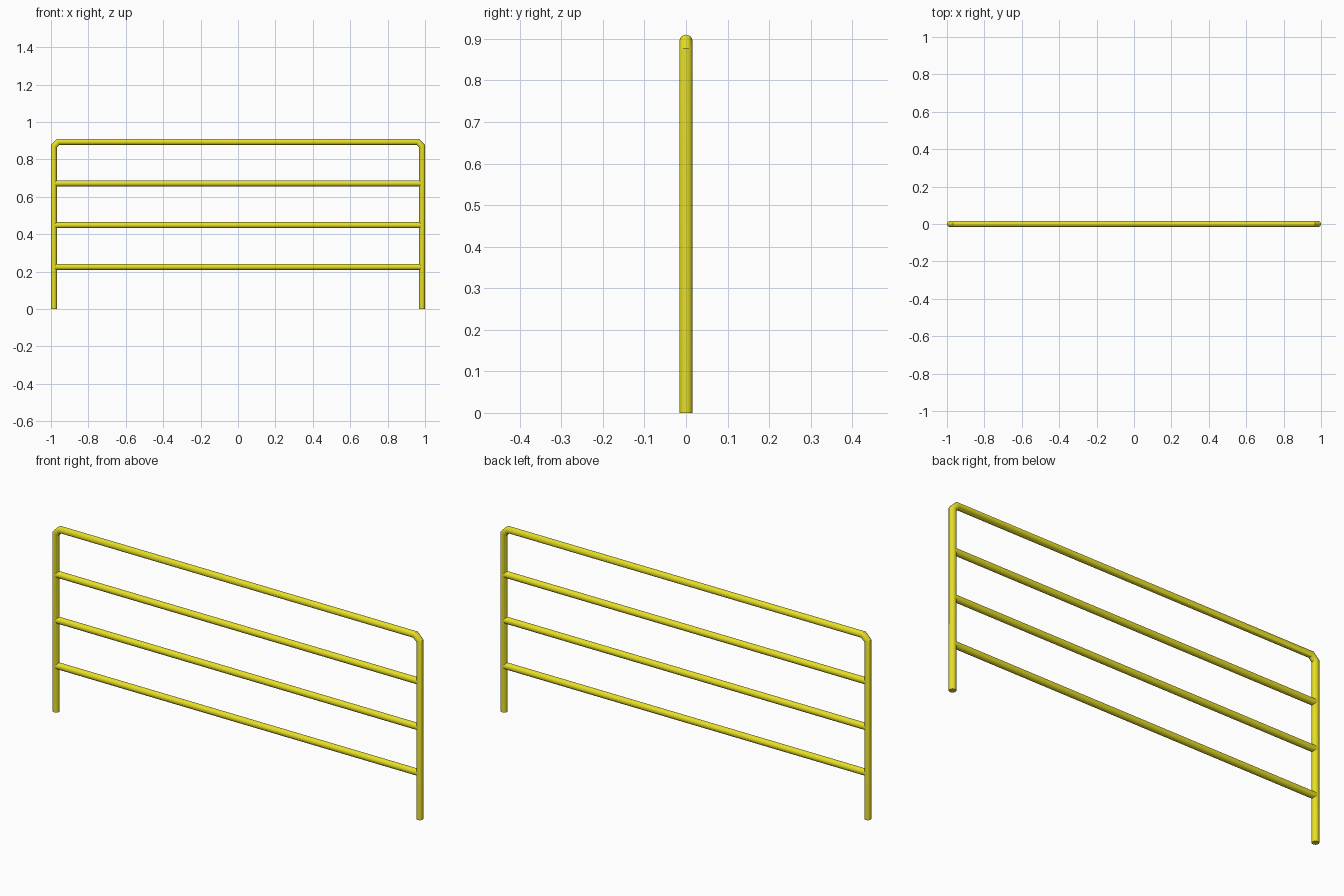
import bpy, bmesh, math
from mathutils import Vector

if "Cube" in bpy.data.objects:
    bpy.data.objects.remove(bpy.data.objects["Cube"])

R = 0.016          # tube radius
SIDES = 16
X = 1.0 - R        # post centre line
TOP = 0.91 - R     # top rail centre line
CUT = 0.0236       # corner chamfer on the centre line

paint = bpy.data.materials.new("yellow_paint")
paint.diffuse_color = (0.80, 0.74, 0.02, 1)
paint.use_nodes = True
paint.node_tree.nodes["Principled BSDF"].inputs["Base Color"].default_value = paint.diffuse_color


def tube(name, pts):
    """Sweep a round section along a path in the XZ plane with mitred bends."""
    pts = [Vector((x, 0, z)) for x, z in pts]
    dirs = [(b - a).normalized() for a, b in zip(pts, pts[1:])]
    side = Vector((0, 1, 0))
    bm = bmesh.new()
    rings = []
    for i, p in enumerate(pts):
        d0, d1 = dirs[max(i - 1, 0)], dirs[min(i, len(dirs) - 1)]
        n0, n1 = d0.cross(side), d1.cross(side)
        mitre = (n0 + n1) / (1 + n0.dot(n1))
        angles = [2 * math.pi * k / SIDES for k in range(SIDES)]
        rings.append([bm.verts.new(p + R * (math.cos(a) * side + math.sin(a) * mitre))
                      for a in angles])
    for r0, r1 in zip(rings, rings[1:]):
        for k in range(SIDES):
            j = (k + 1) % SIDES
            bm.faces.new((r0[k], r0[j], r1[j], r1[k]))
    bm.faces.new(rings[0])
    bm.faces.new(rings[-1])
    bmesh.ops.recalc_face_normals(bm, faces=bm.faces)
    mesh = bpy.data.meshes.new(name)
    bm.to_mesh(mesh)
    bm.free()
    mesh.materials.append(paint)
    ob = bpy.data.objects.new(name, mesh)
    bpy.context.collection.objects.link(ob)
    bpy.ops.object.select_all(action='DESELECT')
    ob.select_set(True)
    bpy.context.view_layer.objects.active = ob
    bpy.ops.object.shade_smooth_by_angle(angle=math.radians(30))
    return ob


# Posts and top rail: one bent tube with chamfered corners
tube("outer_frame", [(-X, 0), (-X, TOP - CUT), (-X + CUT, TOP),
                     (X - CUT, TOP), (X, TOP - CUT), (X, 0)])

# Three evenly spaced cross rails running into the posts
for i in range(1, 4):
    z = TOP * i / 4 + 0.001
    tube(f"cross_rail_{i}", [(-X, z), (X, z)])
